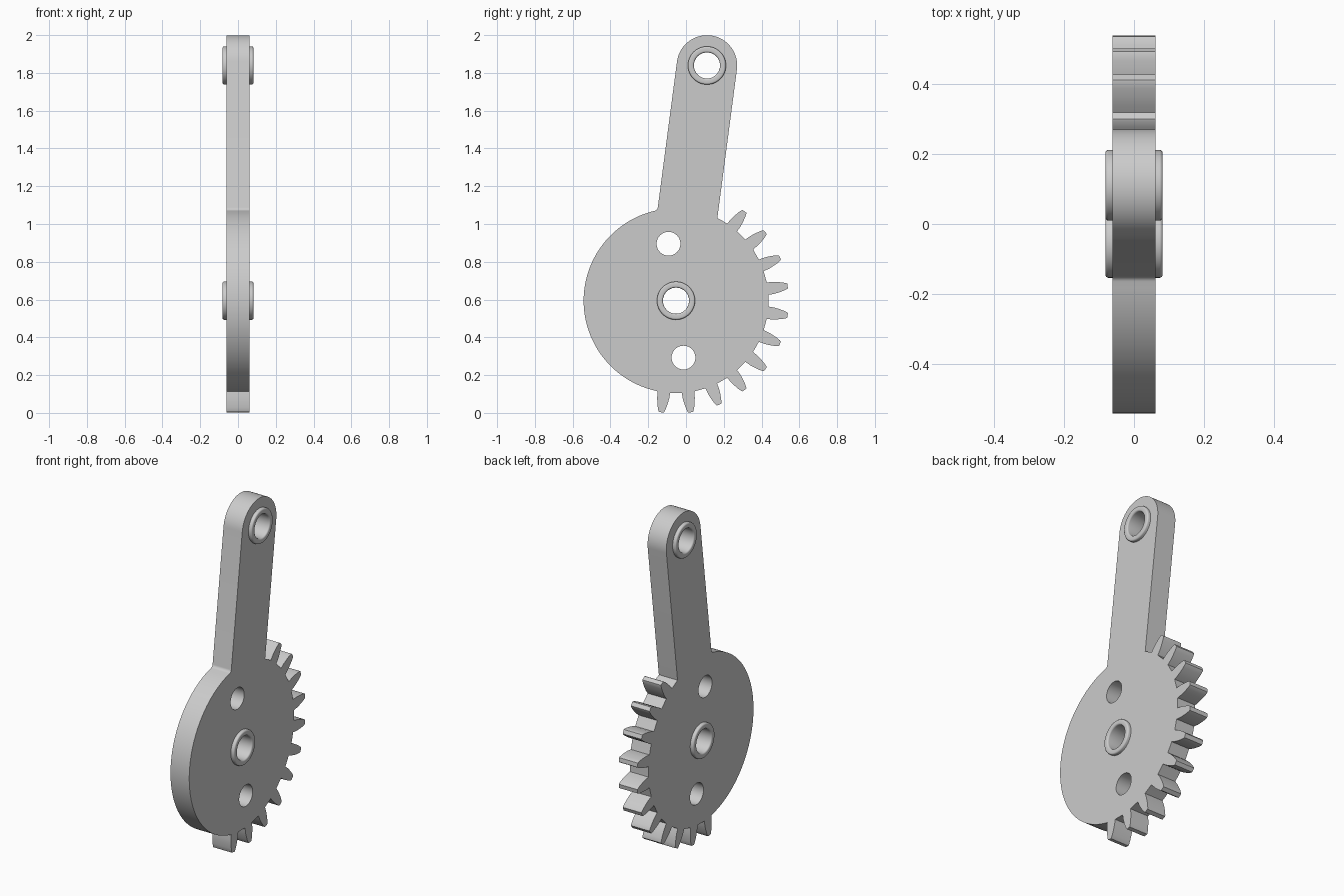
import bpy
import bmesh
from math import sin, cos, pi, radians, sqrt, atan2, asin
from mathutils import Matrix, Vector

if "Cube" in bpy.data.objects:
    bpy.data.objects.remove(bpy.data.objects["Cube"], do_unlink=True)

grey = bpy.data.materials.new("plain grey")
grey.use_nodes = True
GREY = (0.6, 0.6, 0.6, 1)
grey.diffuse_color = GREY
grey.node_tree.nodes["Principled BSDF"].inputs["Base Color"].default_value = GREY

HUB = Vector((-0.053, 0.594))       # disc centre in the y-z plane
DISC_R, ARM_R, FILLET = 0.489, 0.16, 0.02
ARM_ANGLE, ARM_LEN = radians(82.5), 1.256
HALF = 0.061                        # half plate thickness
HOLE_OFFSET, HOLE_R = 0.304, 0.063


def polar(r, a, centre=(0, 0)):
    return Vector((centre[0] + r * cos(a), centre[1] + r * sin(a)))


def arc(r, a0, a1, n, centre=(0, 0)):
    return [polar(r, a0 + (a1 - a0) * i / n, centre) for i in range(n + 1)]


def turn(points, angle):
    c, s = cos(angle), sin(angle)
    return [Vector((p.x * c - p.y * s, p.x * s + p.y * c)) for p in points]


def add_object(name, mesh):
    mesh.materials.clear()
    mesh.materials.append(grey)
    obj = bpy.data.objects.new(name, mesh)
    bpy.context.collection.objects.link(obj)
    bpy.ops.object.select_all(action='DESELECT')
    obj.select_set(True)
    bpy.context.view_layer.objects.active = obj
    bpy.ops.object.shade_smooth_by_angle(angle=radians(30))
    return obj


# Arm outline with its rounded end and the fillet into the disc
fv = ARM_R + FILLET
fu = sqrt((DISC_R + FILLET) ** 2 - fv ** 2)
arm = arc(ARM_R, -pi / 2, pi / 2, 40, (ARM_LEN, 0))
arm += arc(FILLET, -pi / 2, atan2(fv, fu) - pi, 6, (fu, fv))
outline = turn(arm, ARM_ANGLE)

# Plain round side of the disc
TEETH = [radians(-97.5 + 15 * i) for i in range(11)]
half_tooth = [(DISC_R, 0.033), (0.52, 0.032), (0.545, 0.028),
              (0.572, 0.022), (0.59, 0.016), (0.596, 0.012)]
root_half = asin(half_tooth[0][1] / DISC_R)
start = ARM_ANGLE + atan2(fv, fu)
outline += arc(DISC_R, start, TEETH[0] - root_half + 2 * pi, 72)[1:-1]

# Gear teeth with short root arcs between them
tooth = [Vector((r, -w)) for r, w in half_tooth]
tooth += [Vector((r, w)) for r, w in reversed(half_tooth)]
arm_foot = ARM_ANGLE - asin(ARM_R / DISC_R)
for i, a in enumerate(TEETH):
    outline += turn(tooth, a)
    last = i == len(TEETH) - 1
    end = arm_foot if last else TEETH[i + 1] - root_half
    gap = arc(DISC_R, a + root_half, end, 4)
    outline += gap[1:] if last else gap[1:-1]

# Holes: two open ones and two that hold the bushings
hub_axis, pin_axis = Vector((0, 0)), polar(ARM_LEN, ARM_ANGLE)
loops = [outline]
for centre, r in ((polar(HOLE_OFFSET, radians(97.5)), HOLE_R),
                  (polar(HOLE_OFFSET, radians(-82.5)), HOLE_R),
                  (hub_axis, 0.085), (pin_axis, 0.085)):
    loops.append(arc(r, 0, 2 * pi, 48, centre)[:-1])

# Plate: filled outline with thickness, stood up across the x axis
curve = bpy.data.curves.new("plate outline", 'CURVE')
curve.dimensions = '2D'
curve.fill_mode = 'BOTH'
curve.extrude = HALF
for loop in loops:
    spline = curve.splines.new('POLY')
    spline.points.add(len(loop) - 1)
    for point, p in zip(spline.points, loop):
        point.co = (p.x, p.y, 0, 1)
    spline.use_cyclic_u = True
temp = bpy.data.objects.new("plate outline", curve)
bpy.context.collection.objects.link(temp)
depsgraph = bpy.context.evaluated_depsgraph_get()
plate = bpy.data.meshes.new_from_object(temp.evaluated_get(depsgraph))
bpy.data.objects.remove(temp, do_unlink=True)

stand = Matrix(((0, 0, 1, 0), (1, 0, 0, HUB.x), (0, 1, 0, HUB.y), (0, 0, 0, 1)))
bm = bmesh.new()
bm.from_mesh(plate)
bmesh.ops.remove_doubles(bm, verts=bm.verts, dist=1e-5)
bm.transform(stand)
bmesh.ops.recalc_face_normals(bm, faces=bm.faces)
bm.to_mesh(plate)
bm.free()
add_object("gear_arm_plate", plate)


# Bushings: turned rings with rounded rims
def bushing(name, axis, inner=0.069, outer=0.101, half=0.082, rim=0.009):
    corners = ((inner, -1, -1), (outer, 1, -1), (outer, 1, 1), (inner, -1, 1))
    profile = []
    for i, (r, sr, sz) in enumerate(corners):
        centre = (r - sr * rim, sz * (half - rim))
        a = pi + i * pi / 2
        profile += arc(rim, a, a + pi / 2, 4, centre)
    bm = bmesh.new()
    verts = [bm.verts.new((p.x, 0, p.y)) for p in profile]
    edges = [bm.edges.new((v, verts[i - 1])) for i, v in enumerate(verts)]
    bmesh.ops.spin(bm, geom=verts + edges, cent=(0, 0, 0), axis=(0, 0, 1),
                   angle=2 * pi, steps=48, use_merge=True)
    bmesh.ops.remove_doubles(bm, verts=bm.verts, dist=1e-5)
    bm.transform(stand @ Matrix.Translation((axis.x, axis.y, 0)))
    bmesh.ops.recalc_face_normals(bm, faces=bm.faces)
    mesh = bpy.data.meshes.new(name)
    bm.to_mesh(mesh)
    bm.free()
    add_object(name, mesh)


bushing("hub_bushing", hub_axis)
bushing("arm_end_bushing", pin_axis)
